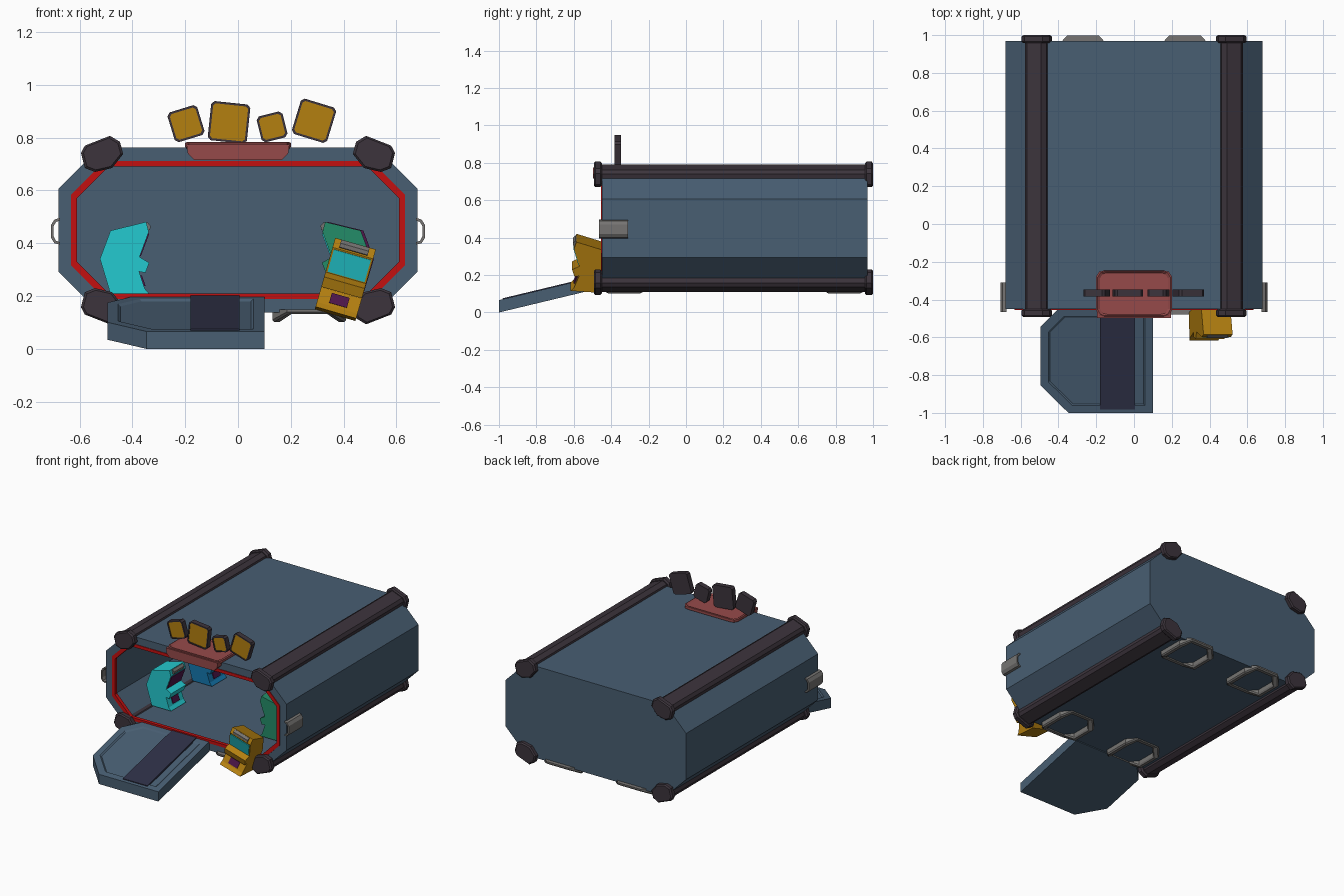
import bpy, bmesh
from math import radians
from mathutils import Matrix, Vector

if "Cube" in bpy.data.objects:
    bpy.data.objects.remove(bpy.data.objects["Cube"])


def lin(c):
    c /= 255
    return c / 12.92 if c < 0.04 else ((c + 0.055) / 1.055) ** 2.4


def mat(name, r, g, b):
    m = bpy.data.materials.new(name)
    m.diffuse_color = (lin(r), lin(g), lin(b), 1)
    m.use_nodes = True
    m.node_tree.nodes["Principled BSDF"].inputs["Base Color"].default_value = m.diffuse_color
    return m


STEEL = mat("steel_blue", 72, 94, 114)
DARK = mat("dark_rail", 60, 52, 60)
RED = mat("red_trim", 195, 16, 16)
BRICK = mat("brick_red", 150, 74, 74)
GREY = mat("grey_metal", 118, 116, 114)
STRIP = mat("tread_strip", 46, 48, 70)
GOLD = mat("gold", 180, 128, 16)
CYAN = mat("cyan", 36, 202, 208)
GREEN = mat("green", 36, 140, 104)
BLUE = mat("blue", 20, 120, 175)
PURPLE = mat("purple", 78, 22, 74)


def loft(name, loops, material, closed=False, matrix=None):
    """Skin equal-length rings; cap the ends, or join last ring to first."""
    bm = bmesh.new()
    rings = [[bm.verts.new(p) for p in loop] for loop in loops]
    n = len(rings[0])
    pairs = list(zip(rings, rings[1:]))
    if closed:
        pairs.append((rings[-1], rings[0]))
    else:
        bm.faces.new(rings[0])
        bm.faces.new(rings[-1])
    for a, b in pairs:
        for i in range(n):
            j = (i + 1) % n
            bm.faces.new((a[i], a[j], b[j], b[i]))
    bmesh.ops.recalc_face_normals(bm, faces=bm.faces)
    if matrix:
        bm.transform(matrix)
    me = bpy.data.meshes.new(name)
    bm.to_mesh(me)
    bm.free()
    me.materials.append(material)
    ob = bpy.data.objects.new(name, me)
    bpy.context.collection.objects.link(ob)
    return ob


def at_y(pts, y):
    return [(x, y, z) for x, z in pts]


def scaled(pts, s, c):
    return [(c[0] + (x - c[0]) * s, c[1] + (z - c[1]) * s) for x, z in pts]


def octagon(hx, hz, c, mid=0.45):
    """Chamfered rectangle in x, z."""
    q = [(hx, hz - c), (hx - c, hz), (-hx + c, hz), (-hx, hz - c)]
    return [(x, mid + z) for x, z in q + [(-x, -z) for x, z in q]]


# Hollow container shell, open at the front
outer, inner = octagon(.68, .312, .155), octagon(.622, .252, .125)
loft("container_shell", [at_y(inner, .93), at_y(inner, -.45),
                         at_y(outer, -.45), at_y(outer, .97)], STEEL)

# Red frame round the opening
o, i = octagon(.632, .262, .128), octagon(.609, .241, .12)
loft("opening_frame", [at_y(o, -.454), at_y(o, -.43), at_y(i, -.43), at_y(i, -.454)],
     RED, closed=True)

# Corner rails and their end caps
cap = [(.595, .742), (.58, .77), (.485, .807), (.447, .784), (.435, .738),
       (.477, .685), (.542, .67), (.58, .685)]
for sx, side in ((1, "right"), (-1, "left")):
    for sz, level in ((1, "top"), (-1, "bottom")):
        pts = [(sx * x, .45 + sz * (z - .45)) for x, z in cap]
        c = (sx * .515, .45 + sz * .288)
        small, mid = scaled(pts, .88, c), scaled(pts, .78, c)
        loft(f"{level}_{side}_rail", [at_y(mid, -.46), at_y(mid, .97)], DARK)
        for y0, end in ((-.493, "front"), (.957, "back")):
            loft(f"{level}_{side}_{end}_cap",
                 [at_y(small, y0), at_y(pts, y0 + .008),
                  at_y(pts, y0 + .035), at_y(small, y0 + .043)], DARK)

# Side handles
hand = [(.675, .395), (.695, .4), (.708, .42), (.708, .47), (.695, .49), (.675, .496),
        (.675, .487), (.69, .48), (.698, .465), (.698, .425), (.69, .41), (.675, .404)]
for s, side in ((1, "right"), (-1, "left")):
    pts = [(s * x, z) for x, z in hand]
    loft(f"{side}_handle", [at_y(pts, -.465), at_y(pts, -.31)], GREY)

# Loop feet: low along the sides, raised at front and back
q = [(.14, .09), (.085, .15), (-.085, .15), (-.14, .09)]
ring = q + [(-x, -y) for x, y in q]
for cx in (-.27, .27):
    for cy, end in ((-.33, "front"), (.847, "back")):
        def loop(s, dz, top=False):
            return [(cx + x * s, cy + y * s,
                     .15 + dz if top else (.102 if abs(x) > .1 else .132) + dz)
                    for x, y in ring]
        loft(f"{end}_{'right' if cx > 0 else 'left'}_foot",
             [loop(1, .008), loop(.95, 0), loop(.8, 0), loop(.76, .01),
              loop(.76, 0, True), loop(1, 0, True)], GREY, closed=True)


# Lowered door used as a ramp
def ramp_z(y, h):
    return .24 * (y + 1) + h


door = [(.1, -.45), (.1, -1), (-.347, -1), (-.495, -.855), (-.495, -.545), (-.4, -.45)]


def door_loop(h, s=1):
    p = [(-.2 + (x + .2) * s, -.72 + (y + .72) * s) for x, y in door]
    return [(x, y, ramp_z(y, h)) for x, y in p]


loft("ramp_door", [door_loop(0), door_loop(.066), door_loop(.066, .86),
                   door_loop(.059, .83)], STEEL)
tread = [(.005, -.455), (.005, -.982), (-.18, -.982), (-.18, -.455)]
loft("ramp_tread", [[(x, y, ramp_z(y, h)) for x, y in tread] for h in (.05, .071)], STRIP)

# Sign base: rounded tray on the roof with a front lip
q = [(.2, .09), (.185, .115), (.16, .122), (-.16, .122), (-.185, .115), (-.2, .09)]
tray = q + [(-x, -y) for x, y in q]


def tray_loop(s, z):
    return [(x * s, -.368 + y * s, z) for x, y in tray]


loft("sign_tray", [tray_loop(.96, .755), tray_loop(1, .765), tray_loop(1, .78),
                   tray_loop(.96, .784), tray_loop(.9, .776)], BRICK)
lip = [(-.195, .775), (.195, .775), (.19, .74), (.165, .715), (-.165, .715), (-.19, .74)]
loft("sign_lip", [at_y(lip, -.497), at_y(lip, -.445)], BRICK)

# Tilted sign tiles
for k, (x, z, size, tilt) in enumerate([(-.197, .853, .118, 17), (-.034, .858, .149, -6),
                                        (.129, .841, .101, 14), (.288, .864, .14, -17)]):
    m = Matrix.Translation((x, -.365, z)) @ Matrix.Rotation(radians(-tilt), 4, 'Y')
    h = size / 2
    sq, face = octagon(h, h, .012, 0), octagon(h - .008, h - .008, .009, 0)
    loft(f"sign_tile_{k + 1}", [at_y(sq, .018), at_y(sq, -.018), at_y(face, -.018),
                                at_y(face, -.012)], DARK, matrix=m)
    loft(f"sign_tile_face_{k + 1}", [at_y(face, -.005), at_y(face, -.014)], GOLD, matrix=m)

# Game cabinets: side profile as (forward, up)
side = [(.04, 0), (0, .133), (.04, .24), (.175, .273), (.185, .235), (.15, .14),
        (.187, .118), (.172, .08), (.148, .085), (.17, .02), (.187, 0)]
screen = [(.18, .23), (.148, .144), (.155, .143), (.187, .228)]
marquee = [(.165, .266), (.18, .24), (.19, .243), (.192, .258), (.18, .272)]
coin = [(.148, .07), (.162, .03), (.173, .03), (.159, .07)]


def cabinet(name, colour, screen_colour, loc, rot):
    m = Matrix.Translation(loc) @ rot
    for part, pts, w, c in (("body", side, .16, colour),
                            ("screen", screen, .146, screen_colour),
                            ("marquee", marquee, .112, GREY),
                            ("coin_door", coin, .07, PURPLE)):
        loft(f"{name}_{part}", [[(x, -f, z) for f, z in pts] for x in (-w / 2, w / 2)],
             c, matrix=m)


def turn(deg, axis='Z'):
    return Matrix.Rotation(radians(deg), 4, axis)


cabinet("tilted_cabinet", GOLD, CYAN, (.367, -.43, .125), turn(16, 'Y') @ turn(-4, 'X'))
cabinet("left_cabinet", CYAN, PURPLE, (-.523, -.16, .208), turn(90))
cabinet("left_rear_cabinet", BLUE, CYAN, (-.523, .28, .208), turn(90))
cabinet("right_cabinet", GREEN, CYAN, (.505, -.14, .208), turn(-90))
cabinet("right_rear_cabinet", PURPLE, CYAN, (.515, .28, .208), turn(-90))
